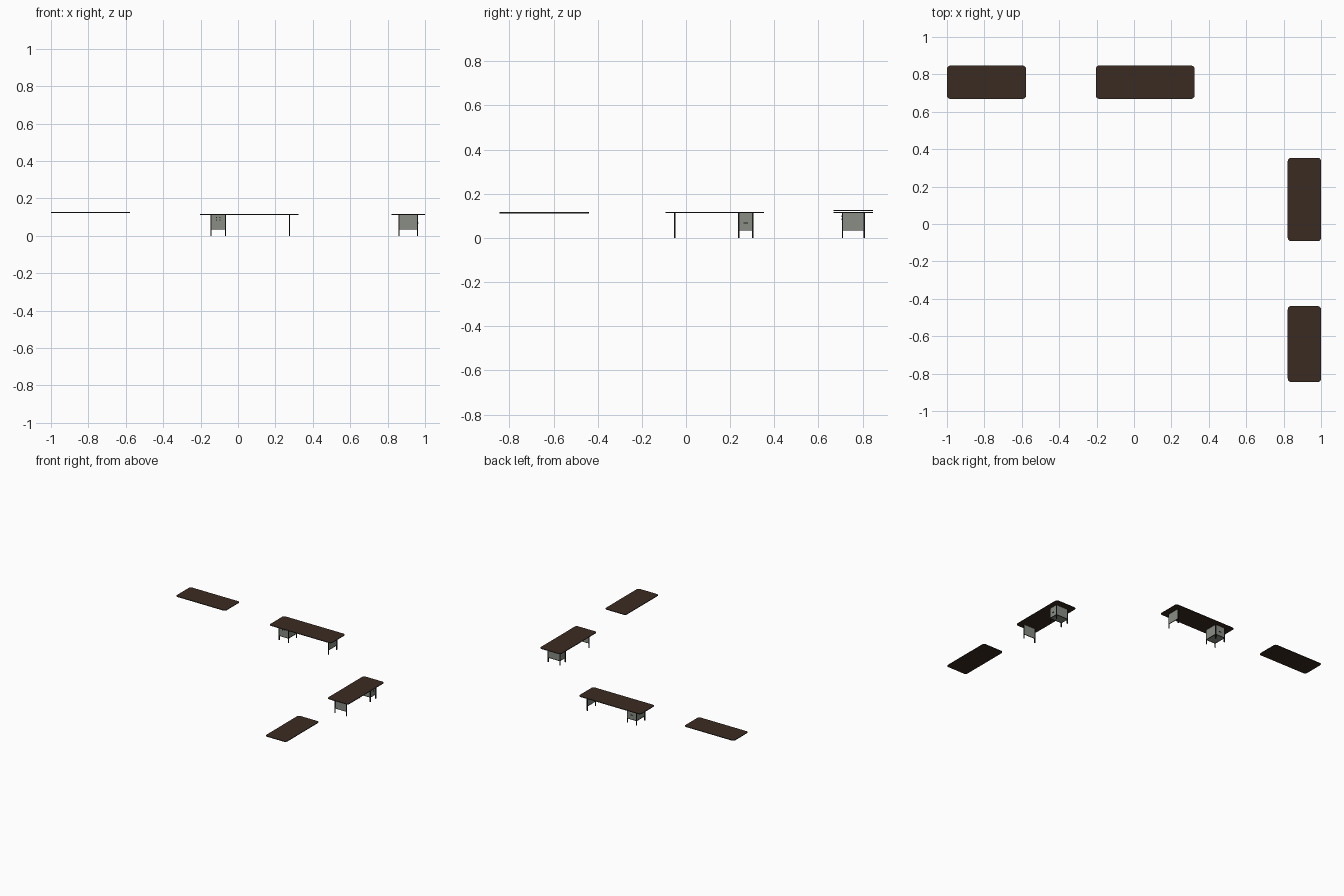
import bpy, bmesh, math
from mathutils import Matrix, Vector

if "Cube" in bpy.data.objects:
    bpy.data.objects.remove(bpy.data.objects["Cube"])


def material(name, rgb):
    m = bpy.data.materials.new(name)
    m.diffuse_color = (*rgb, 1)
    m.use_nodes = True
    m.node_tree.nodes["Principled BSDF"].inputs["Base Color"].default_value = m.diffuse_color
    return m


BROWN = material("dark brown wood", (0.043, 0.024, 0.015))
EDGE = material("charcoal edging", (0.025, 0.028, 0.024))
GREY = material("grey green panel", (0.25, 0.27, 0.23))
BLACK = material("dark metal", (0.012, 0.013, 0.012))


def finish(bm, name, mats):
    bmesh.ops.recalc_face_normals(bm, faces=bm.faces)
    me = bpy.data.meshes.new(name)
    bm.to_mesh(me)
    bm.free()
    for m in mats:
        me.materials.append(m)
    ob = bpy.data.objects.new(name, me)
    bpy.context.collection.objects.link(ob)
    return ob


def box(name, x0, x1, y0, y1, z0, z1, mat):
    bm = bmesh.new()
    c = Vector(((x0 + x1) / 2, (y0 + y1) / 2, (z0 + z1) / 2))
    s = Matrix.Diagonal((abs(x1 - x0), abs(y1 - y0), abs(z1 - z0), 1))
    bmesh.ops.create_cube(bm, size=1, matrix=Matrix.Translation(c) @ s)
    return finish(bm, name, [mat])


def tabletop(name, x0, x1, y0, y1, z0, z1, r=0.018):
    """Rounded slab: charcoal edge band, brown inset faces above and below."""
    bm = bmesh.new()
    vs = []
    for cx, cy, start in ((x1 - r, y1 - r, 0), (x0 + r, y1 - r, 90),
                          (x0 + r, y0 + r, 180), (x1 - r, y0 + r, 270)):
        for i in range(7):
            a = math.radians(start + 15 * i)
            vs.append(bm.verts.new((cx + r * math.cos(a), cy + r * math.sin(a), z0)))
    base = bm.faces.new(vs)
    ext = bmesh.ops.extrude_face_region(bm, geom=[base], use_keep_orig=True)
    top = [f for f in ext["geom"] if isinstance(f, bmesh.types.BMFace)]
    bmesh.ops.translate(bm, vec=(0, 0, z1 - z0),
                        verts=[v for v in ext["geom"] if isinstance(v, bmesh.types.BMVert)])
    bmesh.ops.recalc_face_normals(bm, faces=bm.faces)
    caps = [base] + top
    bmesh.ops.inset_individual(bm, faces=caps, thickness=0.0015)
    for f in caps:
        f.material_index = 1
    return finish(bm, name, [EDGE, BROWN])


TOP0, TOP1 = 0.112, 0.117      # desk top slab heights
LOW = 0.036                    # lower edge of the cabinet and end panel
LEG = 0.0055


def desk(prefix, place, k):
    """Desk along local x (scaled by k), front towards local -y, centre at 0."""
    d = 0.052                  # half depth of the supports
    parts = [tabletop(prefix + "_top", -0.264 * k, 0.264 * k, -0.089, 0.089, TOP0, TOP1)]
    px0, px1 = -0.207 * k, -0.124 * k
    ex = 0.215 * k

    # drawer cabinet
    parts.append(box(prefix + "_cabinet", px0 + .001, px1 - .001, -d + .001, d - .001, LOW - .002, TOP0, GREY))

    # opposite end panel
    parts.append(box(prefix + "_end_panel", ex - .0015, ex + .0015, -d, d, LOW - .002, TOP0, GREY))

    # slim square legs
    for x in (px0 + LEG / 2, px1 - LEG / 2, ex):
        for y in (-d + LEG / 2, d - LEG / 2):
            h = LEG / 2 + .0003
            parts.append(box(prefix + "_leg", x - h, x + h, y - h, y + h, 0, TOP0, BLACK))

    # thin dark rims along the cabinet bottom and the end panel bottom
    for y in (-d + .001, d - .001):
        parts.append(box(prefix + "_cabinet_rail", px0, px1, y - .0015, y + .0015, LOW - .003, LOW, BLACK))
    for x in (px0 + .001, px1 - .001, ex):
        parts.append(box(prefix + "_side_rail", x - .002, x + .002, -d, d, LOW - .003, LOW, BLACK))

    # four small sockets in front, one slim pull behind
    cx = (px0 + px1) / 2
    for dx in (-.009, .009):
        for z in (0.085, 0.098):
            parts.append(box(prefix + "_socket", cx + dx - .0035, cx + dx + .0035,
                             -d - .001, -d + .002, z - .003, z + .003, BLACK))
    parts.append(box(prefix + "_pull", cx - .010, cx + .010, d - .002, d + .001, .0655, .0705, BLACK))
    for p in parts:
        p.matrix_world = place


# two desks: one along the back, one turned along the right side
desk("back_desk", Matrix.Translation((0.060, 0.758, 0)), 1.0)
desk("side_desk", Matrix.Translation((0.911, 0.131, 0)) @ Matrix.Rotation(-math.pi / 2, 4, 'Z'), 0.844)

# two loose wall-hung tops
tabletop("back_loose_top", -1.0, -0.577, 0.669, 0.847, 0.1215, 0.1265)
tabletop("side_loose_top", 0.822, 1.0, -0.845, -0.439, 0.1115, 0.1165)
